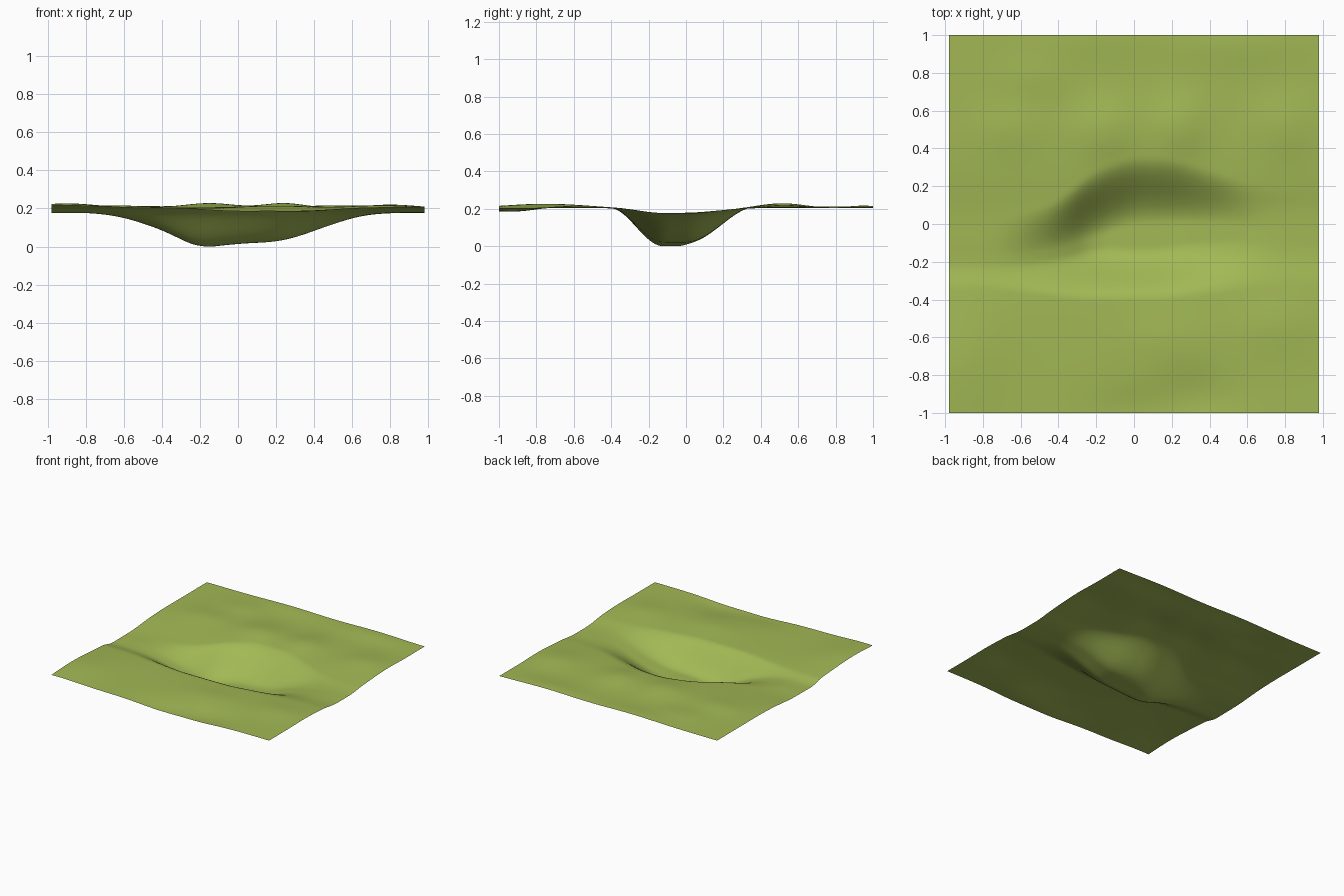
import bpy, bmesh
from math import exp

# Pit cross-sections along x: x, floor z, south rim y, floor start y, floor end y, north rim y
SECTIONS = [
    (-0.76, 0.178, -0.34, -0.20, -0.17, 0.03),
    (-0.60, 0.155, -0.36, -0.20, -0.17, 0.05),
    (-0.40, 0.090, -0.38, -0.18, -0.14, 0.12),
    (-0.30, 0.038, -0.40, -0.14, -0.10, 0.22),
    (-0.20, -0.006, -0.40, -0.12, -0.07, 0.29),
    (0.00, 0.016, -0.40, -0.13, 0.00, 0.36),
    (0.20, 0.026, -0.40, -0.12, 0.00, 0.35),
    (0.30, 0.048, -0.38, -0.10, 0.00, 0.32),
    (0.50, 0.120, -0.36, -0.08, 0.00, 0.25),
    (0.65, 0.165, -0.33, -0.08, -0.03, 0.20),
    (0.80, 0.178, -0.32, -0.08, -0.03, 0.18),
]

# Gentle ground swells: x, y, x spread, y spread, height
SWELLS = [
    (-0.90, -0.75, 0.22, 0.30, 0.022), (0.00, -1.00, 0.25, 0.14, -0.018),
    (0.35, -0.92, 0.22, 0.15, -0.018), (0.20, -0.62, 0.25, 0.15, 0.010),
    (0.75, -0.55, 0.20, 0.15, 0.012), (-0.15, 0.50, 0.18, 0.16, 0.024),
    (0.24, 0.52, 0.15, 0.16, 0.024), (-0.65, 0.50, 0.20, 0.14, 0.012),
    (0.80, 0.52, 0.18, 0.16, 0.016), (0.55, 0.95, 0.30, 0.12, 0.012),
    (-0.20, 0.98, 0.30, 0.12, 0.010), (-0.50, 0.78, 0.20, 0.12, 0.008),
]


def smoothstep(a, b, v):
    t = min(1, max(0, (v - a) / (b - a)))
    return t * t * (3 - 2 * t)


def linear(x):
    if x <= SECTIONS[0][0]:
        return SECTIONS[0][1:]
    for a, b in zip(SECTIONS, SECTIONS[1:]):
        if x <= b[0]:
            t = (x - a[0]) / (b[0] - a[0])
            return [p + (q - p) * t for p, q in zip(a[1:], b[1:])]
    return SECTIONS[-1][1:]


def section(x):
    # Averaging neighbouring samples rounds the joints between sections
    samples = [linear(x + i * 0.015) for i in range(-5, 6)]
    return [sum(c) / len(c) for c in zip(*samples)]


N = 110
bm = bmesh.new()
rows = []
for i in range(N + 1):
    x = -0.98 + 1.96 * i / N
    floor, south, fs, fn, north = section(x)
    row = []
    for j in range(N + 1):
        y = -1 + 2 * j / N
        base = 0.206 - 0.026 * exp(-((y + 0.02) / 0.25) ** 2)
        base += sum(h * exp(-((x - cx) / sx) ** 2 - ((y - cy) / sy) ** 2)
                    for cx, cy, sx, sy, h in SWELLS)
        pit = smoothstep(south, fs, y) * (1 - smoothstep(fn, north, y))
        row.append(bm.verts.new((x, y, base - max(0, base - floor) * pit)))
    rows.append(row)
for a, b in zip(rows, rows[1:]):
    for j in range(N):
        bm.faces.new((a[j], b[j], b[j + 1], a[j + 1]))

# Stand the lowest point on the ground
low = min(v.co.z for v in bm.verts)
for v in bm.verts:
    v.co.z -= low
for f in bm.faces:
    f.smooth = True

# Grassy ground sheet
mesh = bpy.data.meshes.new("grass_ground")
bm.to_mesh(mesh)
bm.free()
ground = bpy.data.objects.new("grass_ground", mesh)
bpy.context.collection.objects.link(ground)
grass = bpy.data.materials.new("grass")
grass.diffuse_color = (0.36, 0.48, 0.09, 1)
mesh.materials.append(grass)
